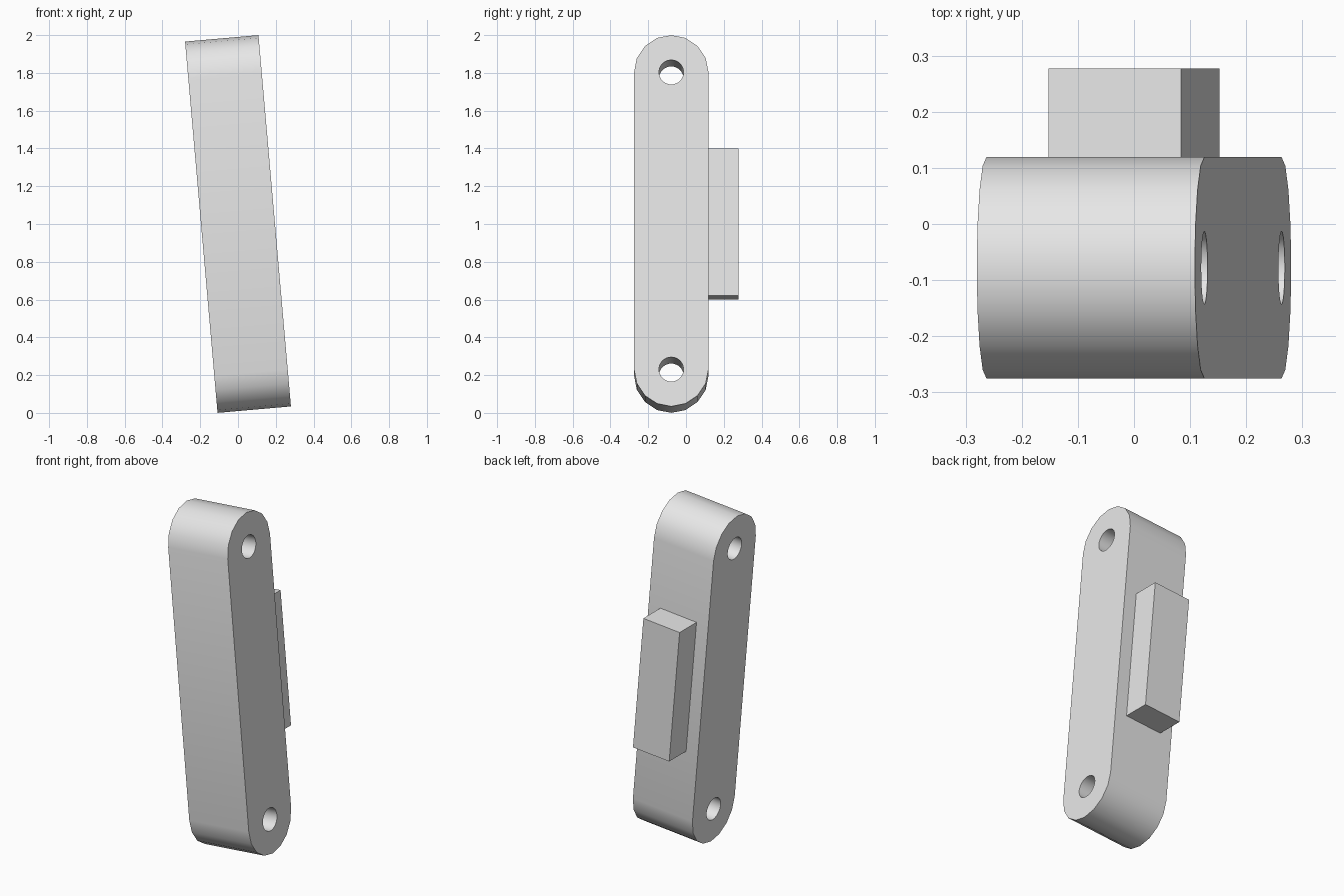
import bpy, bmesh
from math import radians, pi, sin, cos
from mathutils import Matrix

cube = bpy.data.objects.get("Cube")
if cube:
    bpy.data.objects.remove(cube, do_unlink=True)

WIDTH, LENGTH, RADIUS, HOLE = 0.39, 1.973, 0.197, 0.065
MID_Y = -0.078
REACH = LENGTH / 2 - RADIUS          # distance from centre to each hole axis
TILT = Matrix.Translation((0, 0, 1)) @ Matrix.Rotation(radians(-5), 4, 'Y')

grey = bpy.data.materials.new("light grey")
grey.use_nodes = True
grey.diffuse_color = (0.8, 0.8, 0.8, 1)
grey.node_tree.nodes["Principled BSDF"].inputs["Base Color"].default_value = (0.8, 0.8, 0.8, 1)


def prism(name, profile, width):
    """Extrude a (y, z) profile along x, centred, then lean it."""
    bm = bmesh.new()
    face = bm.faces.new([bm.verts.new((-width / 2, y, z)) for y, z in profile])
    new = bmesh.ops.extrude_face_region(bm, geom=[face])["geom"]
    verts = [v for v in new if isinstance(v, bmesh.types.BMVert)]
    bmesh.ops.translate(bm, verts=verts, vec=(width, 0, 0))
    bmesh.ops.recalc_face_normals(bm, faces=bm.faces)
    bm.transform(TILT)
    mesh = bpy.data.meshes.new(name)
    bm.to_mesh(mesh)
    bm.free()
    mesh.materials.append(grey)
    obj = bpy.data.objects.new(name, mesh)
    bpy.context.collection.objects.link(obj)
    return obj


def arc(radius, z, start, sweep, steps, count):
    angles = [start + sweep * i / steps for i in range(count)]
    return [(MID_Y + radius * cos(a), z + radius * sin(a)) for a in angles]


# Link body with rounded ends
body = prism("link_body", arc(RADIUS, REACH, 0, pi, 8, 9)
             + arc(RADIUS, -REACH, pi, pi, 8, 9), WIDTH)
bpy.context.view_layer.objects.active = body

# Pin holes through both ends
for side in (1, -1):
    cutter = prism("hole_cutter", arc(HOLE, side * REACH, 0, 2 * pi, 32, 32), 2 * WIDTH)
    cutter.hide_render = True
    mod = body.modifiers.new("pin_hole", 'BOOLEAN')
    mod.operation = 'DIFFERENCE'
    mod.solver = 'EXACT'
    mod.object = cutter
    bpy.ops.object.modifier_apply(modifier=mod.name)
    bpy.data.objects.remove(cutter, do_unlink=True)

# Raised block on the back
front, back, half = MID_Y + RADIUS - 0.01, 0.277, 0.391
prism("back_block", [(front, -half), (back, -half), (back, half), (front, half)], 0.237)

# Smooth the rounded ends and holes, keep the rims sharp
bpy.ops.object.select_all(action='DESELECT')
body.select_set(True)
bpy.ops.object.shade_smooth_by_angle(angle=radians(30))
